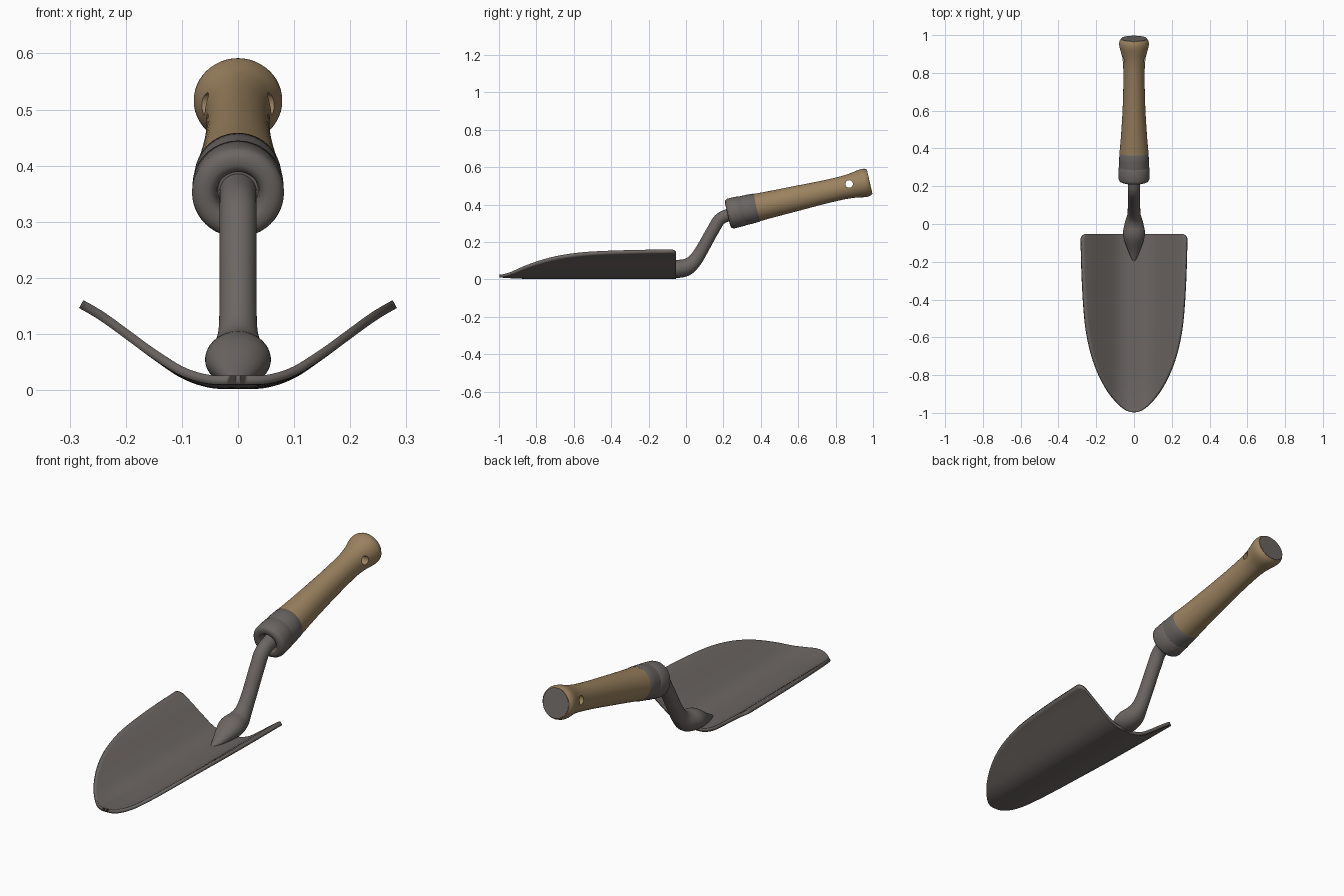
import bpy, bmesh, math
from mathutils import Vector

if "Cube" in bpy.data.objects:
    bpy.data.objects.remove(bpy.data.objects["Cube"])

def material(name, rgb):
    m = bpy.data.materials.new(name)
    m.diffuse_color = (*rgb, 1)
    m.use_nodes = True
    m.node_tree.nodes["Principled BSDF"].inputs["Base Color"].default_value = m.diffuse_color
    return m

STEEL = material("steel grey", (0.150, 0.133, 0.123))
FERRULE = material("ferrule grey", (0.140, 0.128, 0.120))
WOOD = material("tan wood", (0.33, 0.225, 0.115))

def curve(points, x):
    """Smooth interpolation through (x, value...) points."""
    n = len(points)
    i = max(k for k in range(n - 1) if points[k][0] <= x or k == 0)
    def slope(k, c):
        a, b = points[max(k - 1, 0)], points[min(k + 1, n - 1)]
        return (b[c] - a[c]) / (b[0] - a[0])
    p, q = points[i], points[i + 1]
    h = q[0] - p[0]
    t = min(max((x - p[0]) / h, 0), 1)
    return [(2*t**3 - 3*t*t + 1) * p[c] + (t**3 - 2*t*t + t) * h * slope(i, c)
            + (3*t*t - 2*t**3) * q[c] + (t**3 - t*t) * h * slope(i + 1, c)
            for c in range(1, len(p))]

def make(name, verts, faces, mat, angle=40):
    me = bpy.data.meshes.new(name)
    me.from_pydata(verts, [], faces)
    bm = bmesh.new()
    bm.from_mesh(me)
    bmesh.ops.recalc_face_normals(bm, faces=bm.faces)
    bm.to_mesh(me)
    bm.free()
    me.materials.append(mat)
    ob = bpy.data.objects.new(name, me)
    bpy.context.collection.objects.link(ob)
    finish(ob, angle)
    return ob

def finish(ob, angle=40):
    bpy.ops.object.select_all(action='DESELECT')
    ob.select_set(True)
    bpy.context.view_layer.objects.active = ob
    bpy.ops.object.shade_smooth_by_angle(angle=math.radians(angle))

def sweep(name, stations, mat, seg=48):
    """Closed tube through stations (centre, up-normal, x radius, normal radius)."""
    verts, faces = [], []
    for c, nrm, rx, rn in stations:
        for k in range(seg):
            a = 2 * math.pi * k / seg
            verts.append(c + Vector((rx * math.cos(a), 0, 0)) + nrm * rn * math.sin(a))
    for r in range(len(stations) - 1):
        for k in range(seg):
            k2 = (k + 1) % seg
            faces.append((r*seg + k, r*seg + k2, (r+1)*seg + k2, (r+1)*seg + k))
    last = (len(stations) - 1) * seg
    faces += [tuple(range(seg)), tuple(range(last, last + seg))]
    return make(name, verts, faces, mat)

# Blade: width by sqrt(distance from tip), dished cross-section
WIDTH = [(0, 0.004), (0.1, 0.042), (0.224, 0.092), (0.316, 0.134), (0.447, 0.19), (0.548, 0.227),
         (0.632, 0.25), (0.707, 0.264), (0.837, 0.277), (0.97, 0.284)]
DISH = [(0, 0.002), (0.05, 0.004), (0.1, 0.021), (0.15, 0.054), (0.2, 0.091),
        (0.25, 0.127), (0.29, 0.15)]
ROWS, COLS, BACK, CORNER = 44, 36, 0.944, 0.03
dists = [(math.sqrt(BACK - CORNER) * i / ROWS) ** 2 for i in range(ROWS + 1)]
dists += [BACK - CORNER + CORNER * math.sin(math.pi / 2 * i / 7) for i in range(1, 8)]
verts, faces = [], []
for d in dists:
    w = curve(WIDTH, math.sqrt(d))[0]
    over = max(0, d - (BACK - CORNER)) / CORNER
    w -= CORNER * (1 - math.sqrt(max(0, 1 - over * over)))
    lift = 0.008 * max(0, 1 - d / 0.2) ** 2
    for j in range(COLS + 1):
        x = w * (2 * j / COLS - 1)
        verts.append((x, d - 0.997, curve(DISH, abs(x))[0] + lift))
for r in range(len(dists) - 1):
    for j in range(COLS):
        a = r * (COLS + 1) + j
        faces.append((a, a + 1, a + COLS + 2, a + COLS + 1))
blade = make("blade", verts, faces, STEEL)
if blade.data.polygons[len(faces) // 2].normal.z < 0:
    blade.data.flip_normals()
solid = blade.modifiers.new("thickness", 'SOLIDIFY')
solid.thickness, solid.offset = 0.016, 1

# Neck: flared socket on the blade, bent up into the ferrule
NECK = [(0, -0.20, 0.010, 0.006, 0.006), (1, -0.14, 0.026, 0.032, 0.022),
        (2, -0.06, 0.052, 0.058, 0.046), (3, 0.0, 0.064, 0.050, 0.046),
        (4, 0.045, 0.098, 0.036, 0.038), (5, 0.085, 0.158, 0.033, 0.034),
        (6, 0.145, 0.265, 0.033, 0.033), (7, 0.19, 0.328, 0.033, 0.033),
        (8, 0.29, 0.363, 0.033, 0.033)]
samples = [curve(NECK, i * 8 / 48) for i in range(49)]
stations = []
for i, (y, z, rx, rn) in enumerate(samples):
    a, b = samples[max(i - 1, 0)], samples[min(i + 1, 48)]
    t = Vector((0, b[0] - a[0], b[1] - a[1])).normalized()
    stations.append((Vector((0, y, z)), Vector((0, -t.z, t.y)), rx, rn))
sweep("neck", stations, STEEL)

# Handle parts share one tilted axis
START, END = Vector((0, 0.222, 0.348)), Vector((0, 0.980, 0.522))
AXIS = (END - START).normalized()
LENGTH = (END - START).length
UP = Vector((0, -AXIS.z, AXIS.y))

def on_axis(name, profile, mat):
    return sweep(name, [(START + AXIS * t, UP, rx, rn) for t, rx, rn in profile], mat)

# Ferrule: front collar with a recess round the neck, and rear sleeve
on_axis("ferrule_collar", [(t, r, r) for t, r in (
    (0.035, 0.036), (0.012, 0.039), (0.003, 0.045), (0, 0.054), (0.001, 0.066),
    (0.005, 0.075), (0.012, 0.080), (0.02, 0.082), (0.079, 0.081), (0.082, 0.079))], STEEL)
on_axis("ferrule_sleeve", [(t, r, r) for t, r in (
    (0.08, 0.079), (0.12, 0.079), (0.158, 0.077), (0.161, 0.075))], FERRULE)

# Wooden grip with flared butt
GRIP = [(0.155, 0.077, 0.075), (0.25, 0.069, 0.071), (0.38, 0.061, 0.067), (0.5, 0.057, 0.063),
        (0.62, 0.057, 0.062), (0.68, 0.063, 0.066), (0.73, 0.076, 0.074), (0.752, 0.079, 0.076),
        (0.77, 0.075, 0.073), (LENGTH, 0.068, 0.068)]
ts = [0.155 + (LENGTH - 0.155) * i / 60 for i in range(61)]
grip = on_axis("wooden_grip", [(t, *curve(GRIP, t)) for t in ts], WOOD)

# Hanging hole drilled sideways through the grip
bpy.ops.mesh.primitive_cylinder_add(vertices=32, radius=0.02, depth=0.4,
                                    location=(0, 0.872, 0.51), rotation=(0, math.pi / 2, 0))
drill = bpy.context.object
drill.hide_render = True
drill.data.materials.append(WOOD)
cut = grip.modifiers.new("hole", 'BOOLEAN')
cut.object, cut.operation, cut.solver = drill, 'DIFFERENCE', 'EXACT'
finish(grip)
bpy.ops.object.modifier_apply(modifier="hole")
bpy.data.objects.remove(drill)

# Grey butt plate
on_axis("butt_plate", [(LENGTH - 0.002, 0.067, 0.067), (LENGTH + 0.002, 0.067, 0.067)], STEEL)
